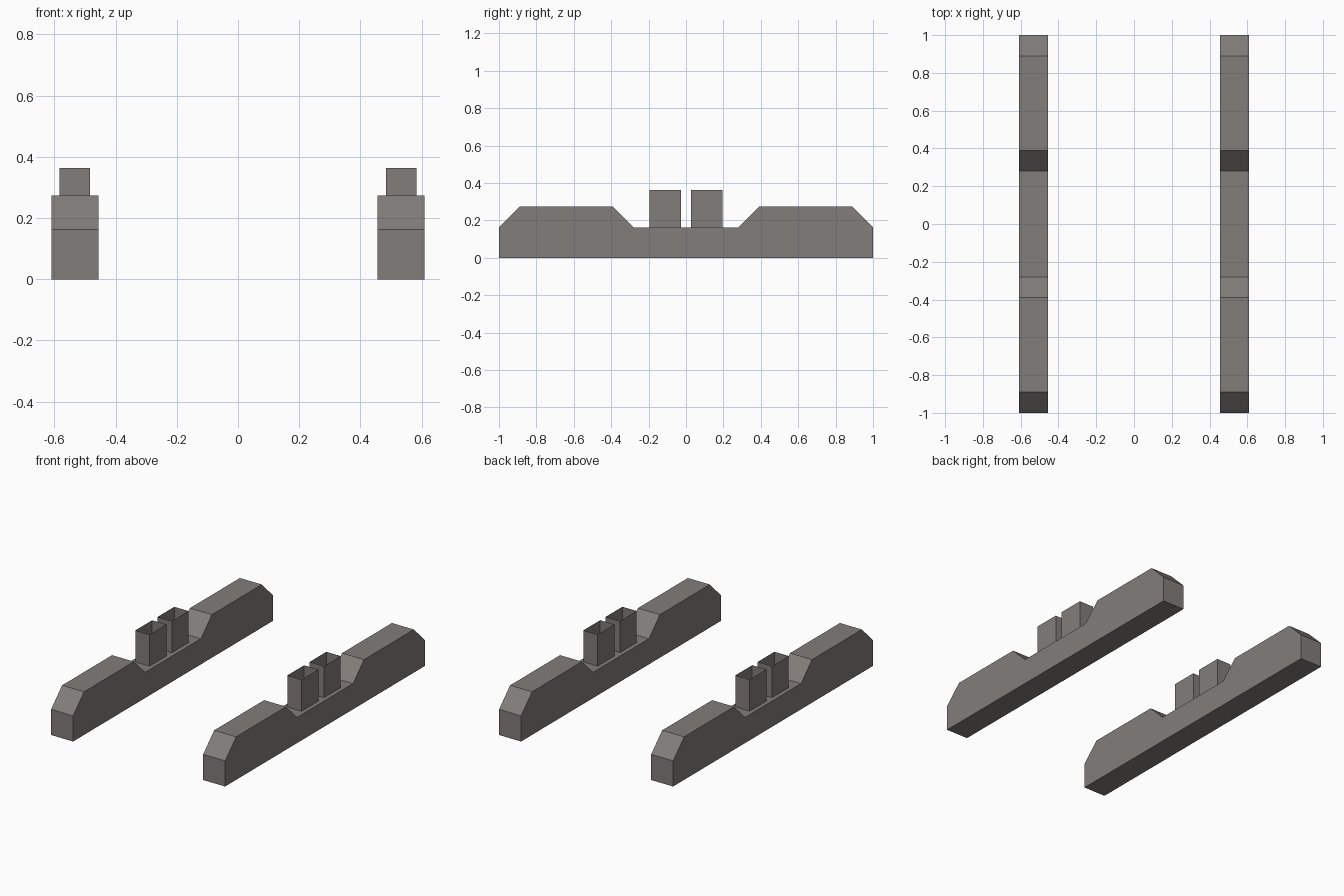
import bpy, bmesh
from mathutils import Matrix, Vector

if "Cube" in bpy.data.objects:
    bpy.data.objects.remove(bpy.data.objects["Cube"])

mat = bpy.data.materials.new("warm_grey")
mat.diffuse_color = (0.22, 0.205, 0.195, 1)
mat.use_nodes = True
mat.node_tree.nodes["Principled BSDF"].inputs["Base Color"].default_value = mat.diffuse_color


def finish(name, bm):
    bmesh.ops.recalc_face_normals(bm, faces=bm.faces)
    me = bpy.data.meshes.new(name)
    bm.to_mesh(me)
    bm.free()
    me.materials.append(mat)
    ob = bpy.data.objects.new(name, me)
    bpy.context.collection.objects.link(ob)
    return ob


# Side profile of a beam (y, z): front half, mirrored for the back
half = [(-1, 0), (-1, 0.163), (-0.89, 0.273), (-0.39, 0.273), (-0.28, 0.163)]
profile = half + [(-y, z) for y, z in reversed(half)]
WIDTH = 0.154


def beam(name, cx):
    bm = bmesh.new()
    face = bm.faces.new([bm.verts.new((cx - WIDTH / 2, y, z)) for y, z in profile])
    ext = bmesh.ops.extrude_face_region(bm, geom=[face], use_keep_orig=True)
    moved = [v for v in ext["geom"] if isinstance(v, bmesh.types.BMVert)]
    bmesh.ops.translate(bm, verts=moved, vec=(WIDTH, 0, 0))
    return finish(name, bm)


# Thin-walled sleeve, open at the top, standing in the beam's recess
def sleeve(name, cx, cy):
    bm = bmesh.new()
    bmesh.ops.create_cube(bm, size=1, matrix=Matrix.LocRotScale(
        Vector((cx, cy, 0.263)), None, Vector((0.1, 0.168, 0.2))))
    bm.normal_update()
    ends = [f for f in bm.faces if abs(f.normal.z) > 0.5]
    bmesh.ops.delete(bm, geom=ends, context='FACES_ONLY')
    return finish(name, bm)


for side, cx in (("left", -0.533), ("right", 0.533)):
    beam(f"{side}_beam", cx)
    for end, cy in (("front", -0.112), ("back", 0.111)):
        sleeve(f"{side}_{end}_sleeve", cx, cy)
